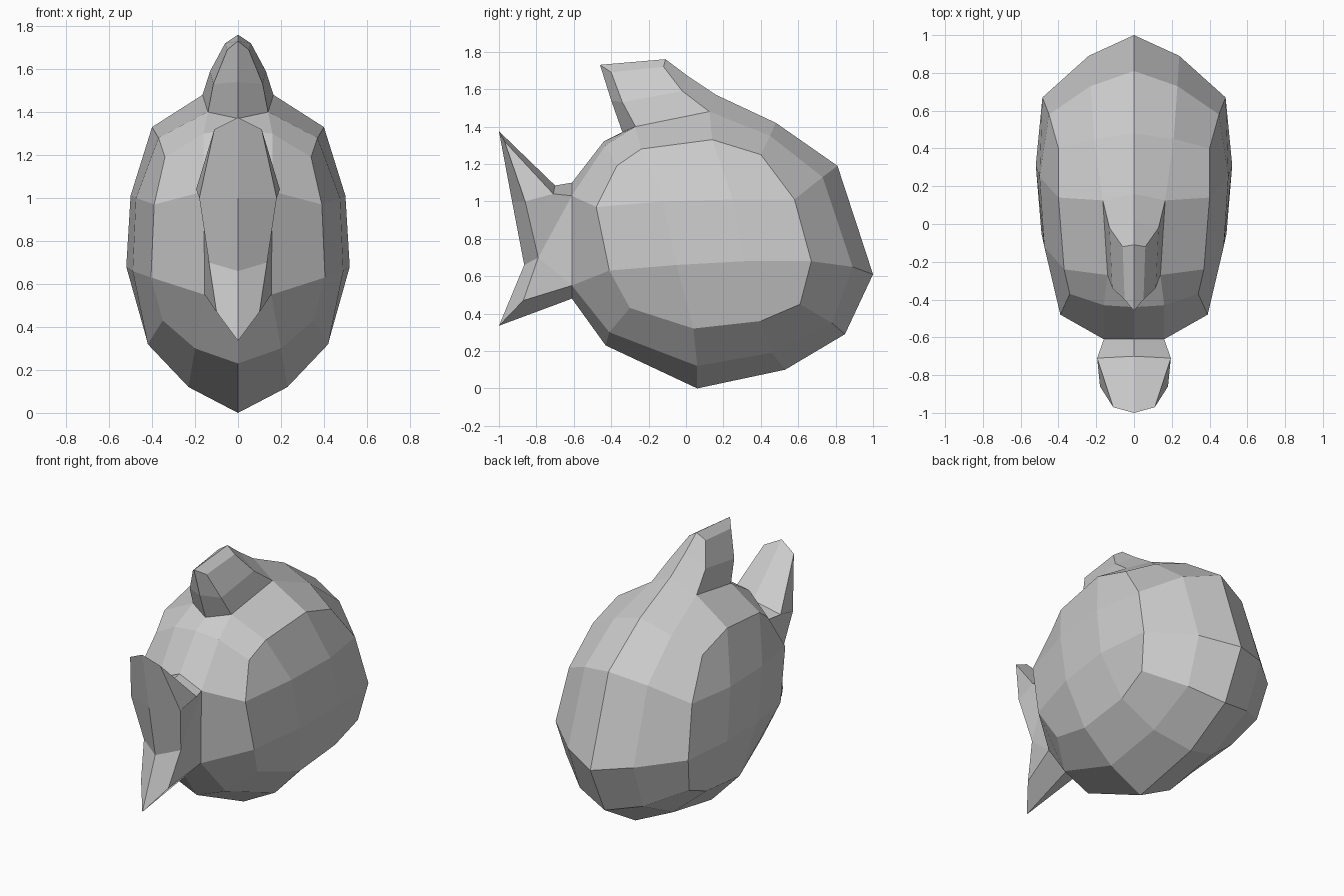
import bpy, bmesh

if "Cube" in bpy.data.objects:
    bpy.data.objects.remove(bpy.data.objects["Cube"])


def loft(name, rings, closed=False, skip=(), extra=(), extra_verts=()):
    """Join rings of points with quads, add extra faces, then mirror across x = 0."""
    bm = bmesh.new()
    vs = [[bm.verts.new(p) for p in ring] for ring in rings]
    n = len(rings[0])
    for r in range(len(rings) - 1):
        for i in range(n if closed else n - 1):
            if (r, i) in skip:
                continue
            j = (i + 1) % n
            bm.faces.new((vs[r][i], vs[r][j], vs[r + 1][j], vs[r + 1][i]))
    # extra faces index the last ring, followed by any extra vertices
    pool = vs[-1] + [bm.verts.new(p) for p in extra_verts]
    for f in extra:
        bm.faces.new([pool[i] for i in f])
    geom = bm.verts[:] + bm.edges[:] + bm.faces[:]
    bmesh.ops.mirror(bm, geom=geom, axis='X', merge_dist=0.0005)
    bmesh.ops.remove_doubles(bm, verts=bm.verts[:], dist=0.0005)
    bmesh.ops.recalc_face_normals(bm, faces=bm.faces[:])
    me = bpy.data.meshes.new(name)
    bm.to_mesh(me)
    bm.free()
    ob = bpy.data.objects.new(name, me)
    bpy.context.collection.objects.link(ob)
    return ob


# Body: centre outline, shoulder ring and cheek ring, starting behind the fin
centre = [(0, y, z) for y, z in [
    (.16, 1.57), (.48, 1.42), (.81, 1.19), (1.0, .61), (.85, .29), (.53, .10),
    (.06, 0), (-.43, .23), (-.61, .48), (-.61, 1.10), (-.44, 1.32), (-.34, 1.37)]]
shoulder = [
    (.165, .125, 1.48), (.21, .45, 1.35), (.23, .73, 1.13), (.24, .89, .65),
    (.23, .78, .35), (.23, .46, .19), (.23, .06, .12), (.20, -.41, .30),
    (.155, -.61, .55), (.16, -.61, 1.03), (.16, -.43, 1.30), (.14, -.27, 1.40)]
cheek = [
    (.40, .14, 1.33), (.40, .40, 1.25), (.45, .58, 1.01), (.485, .67, .68),
    (.45, .61, .45), (.43, .40, .36), (.42, .04, .32), (.35, -.30, .43),
    (.405, -.41, .63), (.39, -.48, .97), (.34, -.37, 1.19), (.37, -.24, 1.28)]

# Cheek panel: 3 x 3 grid inside the cheek ring; openings left for tail and fin
inner = [(.475, -.12, 1.0), (.50, .25, 1.01), (.49, -.05, .66), (.52, .31, .68)]
grid = [[10, 11, 0, 1], [9, 12, 13, 2], [8, 14, 15, 3], [7, 6, 5, 4]]
panel = [(grid[r][c], grid[r][c + 1], grid[r + 1][c + 1], grid[r + 1][c])
         for r in range(3) for c in range(3)]
loft("body", [centre, shoulder, cheek], closed=True,
     skip={(0, 8), (0, 11)}, extra=panel, extra_verts=inner)

# Top fin: sections rising from the body opening, capped at the top
loft("top_fin", [
    [centre[11], shoulder[11], shoulder[0], centre[0]],
    [(0, -.40, 1.54), (.115, -.34, 1.53), (.13, -.02, 1.59), (0, .01, 1.67)],
    [(0, -.46, 1.73), (.05, -.40, 1.69), (.06, -.12, 1.72), (0, -.11, 1.76)],
], extra=[(0, 1, 2, 3)])

# Tail: centre outline to side outline, then the side wall
tail_centre = [centre[9], (0, -.70, 1.085), (0, -1.0, 1.375), (0, -.93, 1.0),
               (0, -.865, .66), (0, -1.0, .335), centre[8]]
tail_side = [shoulder[9], (.195, -.71, 1.04), (.11, -.97, 1.32), (.18, -.86, 1.0),
             (.135, -.79, .70), (.10, -.87, .47), shoulder[8]]
loft("tail", [tail_centre, tail_side],
     extra=[(1, 2, 3), (0, 1, 3, 4), (0, 4, 6), (4, 5, 6)])
